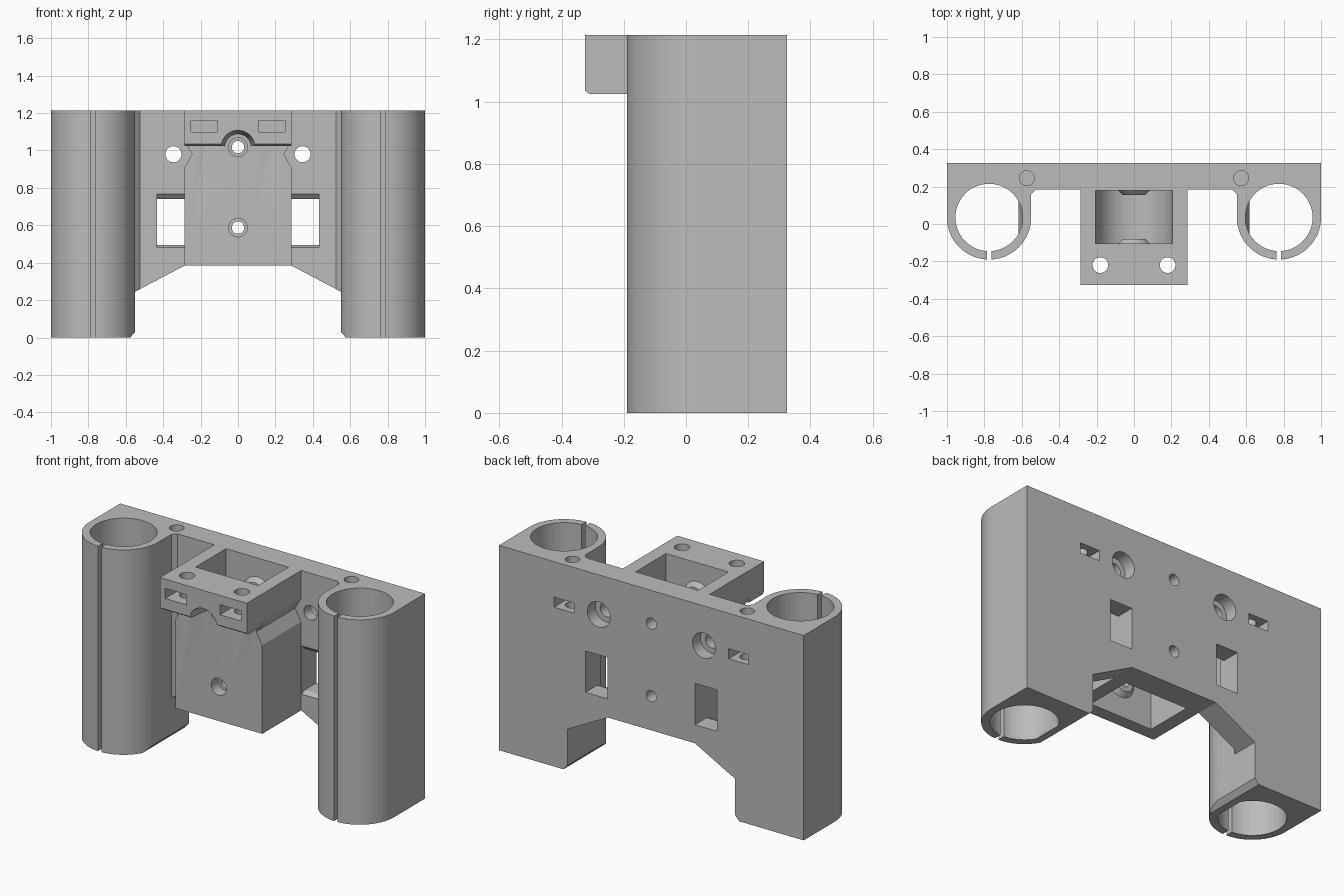
import bpy, bmesh, math

if "Cube" in bpy.data.objects:
    bpy.data.objects.remove(bpy.data.objects["Cube"], do_unlink=True)

TOP = 1.215
TUBE_X, TUBE_Y = 0.775, 0.035

grey = bpy.data.materials.new("plastic grey")
grey.use_nodes = True
grey.diffuse_color = (0.5, 0.5, 0.5, 1)
grey.node_tree.nodes["Principled BSDF"].inputs["Base Color"].default_value = (0.5, 0.5, 0.5, 1)


def arc(cx, cy, r, start=0, end=360, n=64):
    """Points on a circle; a full turn leaves out the repeated last point."""
    count = n if end - start == 360 else n + 1
    angles = [math.radians(start + (end - start) * i / n) for i in range(count)]
    return [(cx + r * math.cos(a), cy + r * math.sin(a)) for a in angles]


def rect(a0, a1, b0, b1):
    return [(a0, b0), (a1, b0), (a1, b1), (a0, b1)]


def mirrored(points):
    return points + [(-a, b) for a, b in reversed(points)]


def prism(name, axis, points, t0, t1, end_points=None):
    """Extrude a profile along an axis, optionally to a different end profile."""
    place = {"x": lambda a, b, t: (t, a, b),
             "y": lambda a, b, t: (a, t, b),
             "z": lambda a, b, t: (a, b, t)}[axis]
    bm = bmesh.new()
    lower = [bm.verts.new(place(a, b, t0)) for a, b in points]
    upper = [bm.verts.new(place(a, b, t1)) for a, b in (end_points or points)]
    bm.faces.new(lower)
    bm.faces.new(upper)
    for i in range(len(lower)):
        j = (i + 1) % len(lower)
        bm.faces.new((lower[i], lower[j], upper[j], upper[i]))
    bmesh.ops.recalc_face_normals(bm, faces=bm.faces)
    mesh = bpy.data.meshes.new(name)
    bm.to_mesh(mesh)
    bm.free()
    mesh.materials.append(grey)
    ob = bpy.data.objects.new(name, mesh)
    bpy.context.collection.objects.link(ob)
    return ob


def combine(operation, *args):
    """Boolean a prism into the carriage and discard the helper."""
    tool = prism("helper", *args)
    bpy.context.view_layer.objects.active = carriage
    mod = carriage.modifiers.new("boolean", "BOOLEAN")
    mod.operation = operation
    mod.solver = "EXACT"
    mod.object = tool
    bpy.ops.object.modifier_apply(modifier=mod.name)
    bpy.data.objects.remove(tool, do_unlink=True)


def cut(*args):
    combine("DIFFERENCE", *args)


# Full-height footprint: back plate, two rod clamps and centre block
half = [(0.285, -0.325), (0.285, 0.185), (0.525, 0.185), (0.55, 0.16)]
half += arc(TUBE_X, TUBE_Y, 0.225, 180, 360, 48) + [(1, 0.325)]
carriage = prism("carriage_body", "z", mirrored(half), 0, TOP)

# Open space between the clamps, under the plate
cut("y", mirrored([(0.585, -0.01), (0.55, 0.03), (0.55, 0.245), (0.285, 0.385)]), -0.5, 0.5)

# Step back the lower block beneath the overhanging front bar
cut("x", [(-0.4, 0.2), (-0.18, 0.2), (-0.18, 1.025), (-0.31, 1.025),
          (-0.325, 1.036), (-0.4, 1.036)], -0.4, 0.4)

# Arch under the front bar
cut("y", arc(0, 1.018, 0.1), -0.4, -0.18, arc(0, 1.018, 0.07))

# Pulley pockets, open at the top and at the bottom
UPPER, LOWER = 1.018, 0.588
cut("y", arc(0, UPPER, 0.205, 180, 360, 40) + [(0.205, 1.3), (-0.205, 1.3)], -0.105, 0.18)
cut("y", arc(0, LOWER, 0.205, 0, 180, 40) + [(-0.205, 0.3), (0.205, 0.3)], -0.105, 0.18)

# Conical bosses and axle holes
for z in (UPPER, LOWER):
    wide, narrow = arc(0, z, 0.09), arc(0, z, 0.06)
    combine("UNION", "y", wide, 0.185, 0.155, narrow)
    combine("UNION", "y", wide, -0.11, -0.08, narrow)
    cut("y", arc(0, z, 0.033, n=32), -0.5, 0.5)
    cut("y", arc(0, z, 0.05, n=32), -0.5, -0.115)

for s in (1, -1):
    def span(a0, a1):
        return sorted((s * a0, s * a1))

    # Rod bore, bottom lip and clamp slit
    cut("z", arc(s * TUBE_X, TUBE_Y, 0.18, n=80), -0.1, 1.4)
    combine("UNION", "y", [(s * 0.588, 0), (s * 0.618, 0), (s * 0.596, 0.06), (s * 0.588, 0.06)],
            TUBE_Y - 0.088, TUBE_Y + 0.088)
    cut("z", rect(*span(0.763, 0.787), -0.3, -0.1), -0.1, 1.4)

    # Belt window, flared toward the front
    cut("x", [(0.15, 0.482), (0.19, 0.482), (0.215, 0.495), (0.4, 0.495),
              (0.4, 0.74), (0.215, 0.74), (0.19, 0.768), (0.15, 0.768)], *span(0.287, 0.432))

    # Mounting screw, rear counterbore and hexagonal head clearance
    cut("y", arc(s * 0.345, 0.98, 0.043, n=32), 0.1, 0.4)
    cut("y", arc(s * 0.345, 0.98, 0.075, n=40), 0.25, 0.4)
    cut("y", arc(s * 0.345, 0.98, 0.1, n=6), -0.181, 0.184)

    # Plate top screw with nut slot in the back
    cut("z", arc(s * 0.573, 0.245, 0.04, n=32), 0.9, 1.4)
    cut("y", rect(*span(0.508, 0.638), 0.945, 1.005), 0.195, 0.4)

    # Front bar screw with nut slot in the front
    cut("z", arc(s * 0.18, -0.22, 0.042, n=32), 1.0, 1.4)
    cut("y", rect(*span(0.11, 0.25), 1.1, 1.16), -0.4, -0.15)

# Smooth round walls, keep crisp edges
bpy.ops.object.select_all(action="DESELECT")
carriage.select_set(True)
bpy.context.view_layer.objects.active = carriage
bpy.ops.object.shade_smooth_by_angle(angle=math.radians(25))
